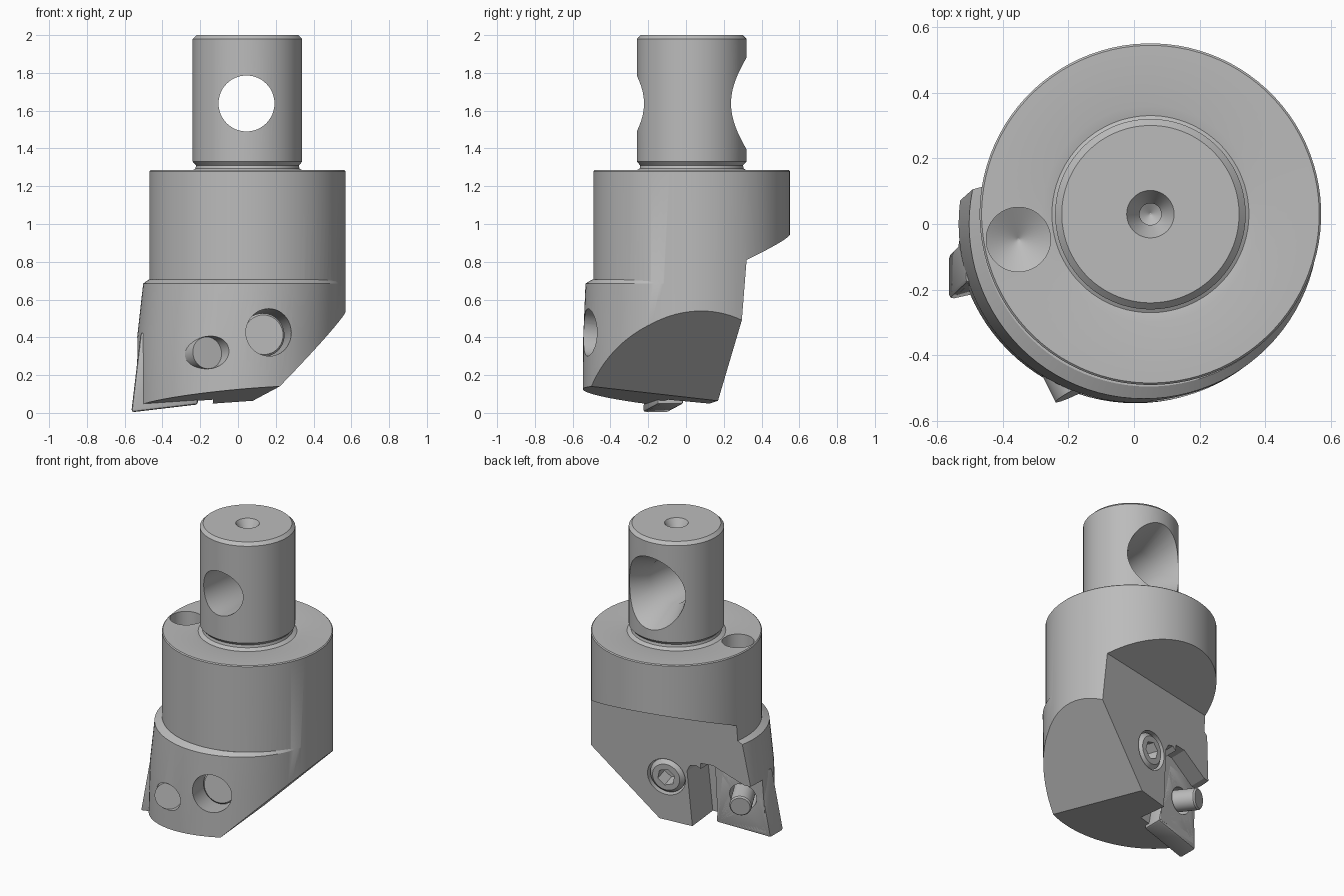
import bpy, bmesh, math
from mathutils import Vector

old = bpy.data.objects.get("Cube")
if old:
    bpy.data.objects.remove(old, do_unlink=True)

steel = bpy.data.materials.new("steel_grey")
steel.use_nodes = True
GREY = (0.5, 0.5, 0.5, 1)
steel.diffuse_color = GREY
steel.node_tree.nodes["Principled BSDF"].inputs["Base Color"].default_value = GREY

AX, AY = 0.05, 0.03          # shank axis
SIDES = 96


def make(name, bm):
    bmesh.ops.recalc_face_normals(bm, faces=bm.faces[:])
    mesh = bpy.data.meshes.new(name)
    bm.to_mesh(mesh)
    bm.free()
    mesh.materials.append(steel)
    ob = bpy.data.objects.new(name, mesh)
    bpy.context.collection.objects.link(ob)
    return ob


def skin(name, loops):
    """Solid through a list of equal-length point loops, capped at both ends."""
    bm = bmesh.new()
    rows = [[bm.verts.new(p) for p in loop] for loop in loops]
    n = len(rows[0])
    for a, b in zip(rows, rows[1:]):
        for i in range(n):
            j = (i + 1) % n
            bm.faces.new((a[i], a[j], b[j], b[i]))
    bm.faces.new(rows[0])
    bm.faces.new(rows[-1])
    return make(name, bm)


def lathe(name, profile, base=(AX, AY, 0), axis=(0, 0, 1), sides=SIDES):
    """Turned solid: profile of (radius, distance along axis)."""
    rot = Vector((0, 0, 1)).rotation_difference(Vector(axis)).to_matrix()
    angles = [math.tau * (i + 0.5) / sides for i in range(sides)]
    return skin(name, [[Vector(base) + rot @ Vector((r * math.cos(t), r * math.sin(t), h))
                        for t in angles] for r, h in profile])


def flat(x, off, z):
    """Point at a given offset from the slanted rear flat."""
    return Vector((x, 0.147 + 0.21 * x + 0.09 * z + off, z))


def half_space(name, point, normal):
    bm = bmesh.new()
    bmesh.ops.create_cube(bm, size=4)
    bmesh.ops.translate(bm, verts=bm.verts[:], vec=(0, 0, 2))
    rot = Vector((0, 0, 1)).rotation_difference(Vector(normal)).to_matrix()
    bmesh.ops.rotate(bm, verts=bm.verts[:], matrix=rot)
    bmesh.ops.translate(bm, verts=bm.verts[:], vec=point)
    return make(name, bm)


def boolean(target, tool, operation="DIFFERENCE", keep=False):
    mod = target.modifiers.new("cut", "BOOLEAN")
    mod.operation, mod.solver, mod.object = operation, "EXACT", tool
    bpy.context.view_layer.objects.active = target
    bpy.ops.object.modifier_apply(modifier=mod.name)
    if not keep:
        bpy.data.objects.remove(tool, do_unlink=True)


# Shank and collar turned in one piece
body = lathe("boring_head_body", [
    (0.27, 2), (0.29, 1.98), (0.29, 1.33), (0.272, 1.31), (0.276, 1.293),
    (0.3, 1.279), (0.33, 1.285), (0.514, 1.285), (0.52, 1.279), (0.52, -0.1)])

# Offset lower head, widening toward the bottom
head = skin("lower_head", [
    [(cx + r * math.cos(math.tau * i / SIDES), cy + r * math.sin(math.tau * i / SIDES), z)
     for i in range(SIDES)]
    for cx, cy, r, z in ((0, 0, 0.547, -0.12), (0.01, 0, 0.544, 0.4),
                         (0.03, 0, 0.532, 0.685), (0.045, 0.02, 0.515, 0.707))])
boolean(body, head, "UNION")

# Rear flat with its ramp, side slant and sloping underside
boolean(body, skin("rear_cut", [[flat(x, o, z) for o, z in
        ((0, -0.6), (0, 0.81), (1, 1.25), (1, -0.6))] for x in (-1.5, 1.5)]))
boolean(body, half_space("side_cut", (0, 0, -0.03), (0.99, 0.097, -1)))
boolean(body, half_space("base_cut", (0, 0, 0.073), (0.09, -0.0945, -1)))

# Insert pocket and the relief groove beside it
pocket = ((-0.21, -0.4), (-0.21, 0.5), (-0.29, 0.5), (-0.49, 0.4), (-1.2, 0.4), (-1.2, -0.4))
groove = ((-0.15, -0.4), (-0.12, 0.43), (-0.14, 0.47), (-0.18, 0.48), (-0.23, 0.45), (-0.22, -0.4))
for poly, depth in ((pocket, -0.12), (groove, -0.22)):
    boolean(body, skin("pocket_cut", [[flat(x, o, z) for x, z in poly] for o in (depth, 0.9)]))

# Cross hole through the shank, flared at the rear
boolean(body, lathe("cross_hole", [(0.148, -0.6), (0.148, 0.105), (0.26, 0.36)],
                    (0.045, 0, 1.638), (0, 1, 0)))
# Centre drilling on the shank end
boolean(body, lathe("centre_drill", [(0.075, 2.005), (0.033, 1.93), (0.033, 1.86), (0.003, 1.84)]))
# Blind hole in the collar
boolean(body, lathe("collar_hole", [(0.098, 1.4), (0.098, 1.1), (0.003, 1.045)],
                    (-0.352, -0.047, 0), sides=48))

# Clamp screw bore, square to the rear flat
normal = Vector((-0.21, 1, -0.09)).normalized()
screw_at = flat(0.017, 0, 0.363)
boolean(body, lathe("screw_bore", [(0.125, -1), (0.125, 0.3)], screw_at, normal, 48))

# Insert seat plate
seat = skin("insert_seat", [[flat(x, o, z) for x, z in
            ((-0.565, 0.003), (-0.515, 0.425), (-0.27, 0.46), (-0.21, 0.045))]
            for o in (-0.26, -0.12)])
bevel = seat.modifiers.new("edge", "BEVEL")
bevel.width, bevel.segments = 0.015, 2
bpy.context.view_layer.objects.active = seat
bpy.ops.object.modifier_apply(modifier="edge")

# Slanted pin hole through seat and head, with its pin
pin_at = flat(-0.4, -0.12, 0.26)
pin_dir = (Vector((-0.155, -0.52, 0.32)) - pin_at).normalized()
pin_hole = lathe("pin_hole", [(0.086, -0.4), (0.086, 1)], pin_at, pin_dir, 48)
boolean(seat, pin_hole, keep=True)
boolean(body, pin_hole)
pin = lathe("clamp_pin", [(0.06, -0.12), (0.068, -0.11), (0.068, 0.35), (0.085, 0.38),
                          (0.085, 0.53)], pin_at, pin_dir, 48)

# Clamp screw with hex socket
screw = lathe("clamp_screw", [(0.09, 0.005), (0.115, -0.02), (0.115, -0.57),
                              (0.105, -0.58)], screw_at, normal, 48)
boolean(screw, lathe("hex_socket", [(0.058, -0.1), (0.058, 0.1)], screw_at, normal, 6))

bpy.ops.object.select_all(action="DESELECT")
for ob in (body, seat, pin, screw):
    ob.select_set(True)
    bpy.context.view_layer.objects.active = ob
bpy.ops.object.shade_smooth_by_angle(angle=math.radians(25))
